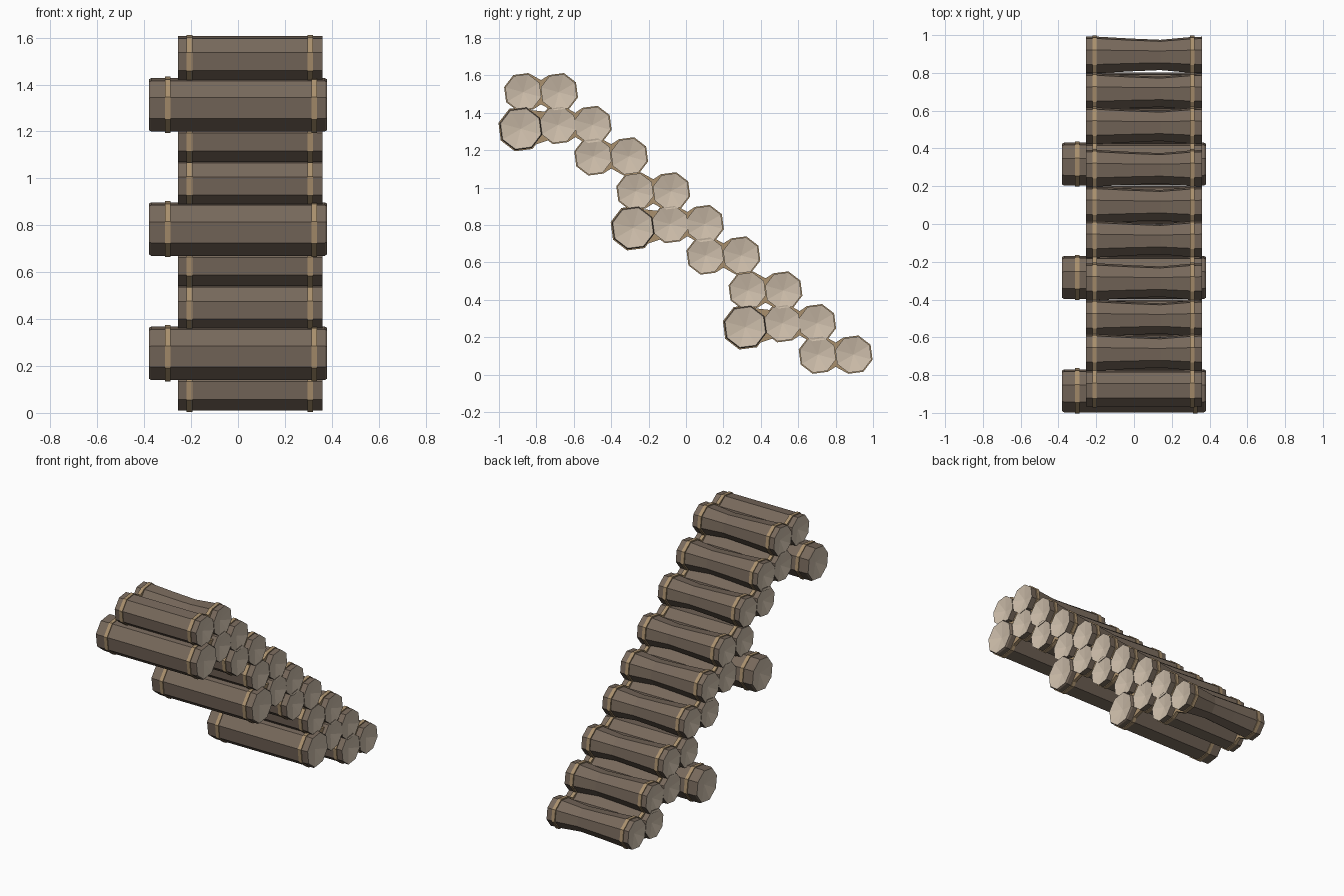
import bpy, bmesh, math

if "Cube" in bpy.data.objects:
    bpy.data.objects.remove(bpy.data.objects["Cube"])

def mat(name, c):
    m = bpy.data.materials.new(name)
    m.diffuse_color = (*c, 1)
    m.use_nodes = True
    m.node_tree.nodes["Principled BSDF"].inputs["Base Color"].default_value = m.diffuse_color
    return m

BARK = mat("bark brown", (0.185, 0.14, 0.105))
CUT = mat("cut wood cream", (0.62, 0.52, 0.41))
ROPE = mat("rope tan", (0.40, 0.28, 0.155))
ANG = [math.radians(30 + 45 * i) for i in range(8)]

def finish(bm, name, mats):
    bmesh.ops.recalc_face_normals(bm, faces=bm.faces)
    me = bpy.data.meshes.new(name)
    bm.to_mesh(me)
    bm.free()
    for m in mats:
        me.materials.append(m)
    ob = bpy.data.objects.new(name, me)
    bpy.context.collection.objects.link(ob)

# Eight-sided log along x; stations are (x, radius); ends are shallow fans
def log(name, y, z, stations):
    bm = bmesh.new()
    rings = [[bm.verts.new((x, y + r * math.cos(a), z + r * math.sin(a))) for a in ANG]
             for x, r in stations]
    for p, q in zip(rings, rings[1:]):
        for i in range(8):
            j = (i + 1) % 8
            bm.faces.new((p[i], p[j], q[j], q[i]))
    for ring, x in ((rings[0], stations[0][0] + 0.02), (rings[-1], stations[-1][0] - 0.02)):
        c = bm.verts.new((x, y, z))
        for i in range(8):
            bm.faces.new((ring[i], ring[(i + 1) % 8], c)).material_index = 1
    finish(bm, name, (BARK, CUT))

# Rope band: outline in y/z extruded along x
def band(name, x, outline, w=0.024):
    bm = bmesh.new()
    f = bm.faces.new([bm.verts.new((x - w / 2, y, z)) for y, z in outline])
    ext = bmesh.ops.extrude_face_region(bm, geom=[f], use_keep_orig=True)
    for v in ext["geom"]:
        if isinstance(v, bmesh.types.BMVert):
            v.co.x += w
    finish(bm, name, (ROPE,))

def ring(y, z, r, ids):
    return [(y + r * math.cos(ANG[i]), z + r * math.sin(ANG[i])) for i in ids]

# Peanut outline round two neighbouring logs
def peanut(y1, y2, z, r):
    m = (y1 + y2) / 2
    return (ring(y1, z, r, range(1, 7)) + [(m, z - 0.065)]
            + ring(y2, z, r, (5, 6, 7, 0, 1, 2)) + [(m, z + 0.065)])

R = 0.1
STRAIGHT = [(-0.255, R), (0.36, R)]
WAISTED = [(-0.255, R), (-0.19, R), (-0.02, 0.09), (0.14, 0.083), (0.29, 0.097), (0.36, R)]
BIG = [(-0.38, 0.112), (-0.37, 0.118), (0.37, 0.118), (0.38, 0.112)]

for k in range(3):
    dy, dz = 0.6 * k, -0.53 * k
    # Three treads per flight, each a roped pair of logs
    for n, (y1, y2, z) in enumerate(((-0.87, -0.68, 1.51), (-0.685, -0.5, 1.335),
                                     (-0.495, -0.305, 1.167))):
        y1, y2, z = y1 + dy, y2 + dy, z + dz
        tag = f"{k}_{n}"
        log("tread_front_log_" + tag, y1, z, STRAIGHT)
        log("tread_back_log_" + tag, y2, z, WAISTED)
        for x in (-0.207, 0.308):
            band("tread_rope_" + tag, x, peanut(y1, y2, z, 0.106))
    # Long thick support log with rope rings
    y, z = -0.883 + dy, 1.314 + dz
    log(f"support_log_{k}", y, z, BIG)
    for x in (-0.30, 0.325):
        band(f"support_rope_{k}", x, ring(y, z, 0.124, range(8)))
    # Rope lashing between support and tread
    band(f"support_lashing_{k}", 0.325, [(y + 0.06, z - 0.09), (y + 0.15, z - 0.06),
                                         (y + 0.15, z + 0.09), (y + 0.06, z + 0.1)])
